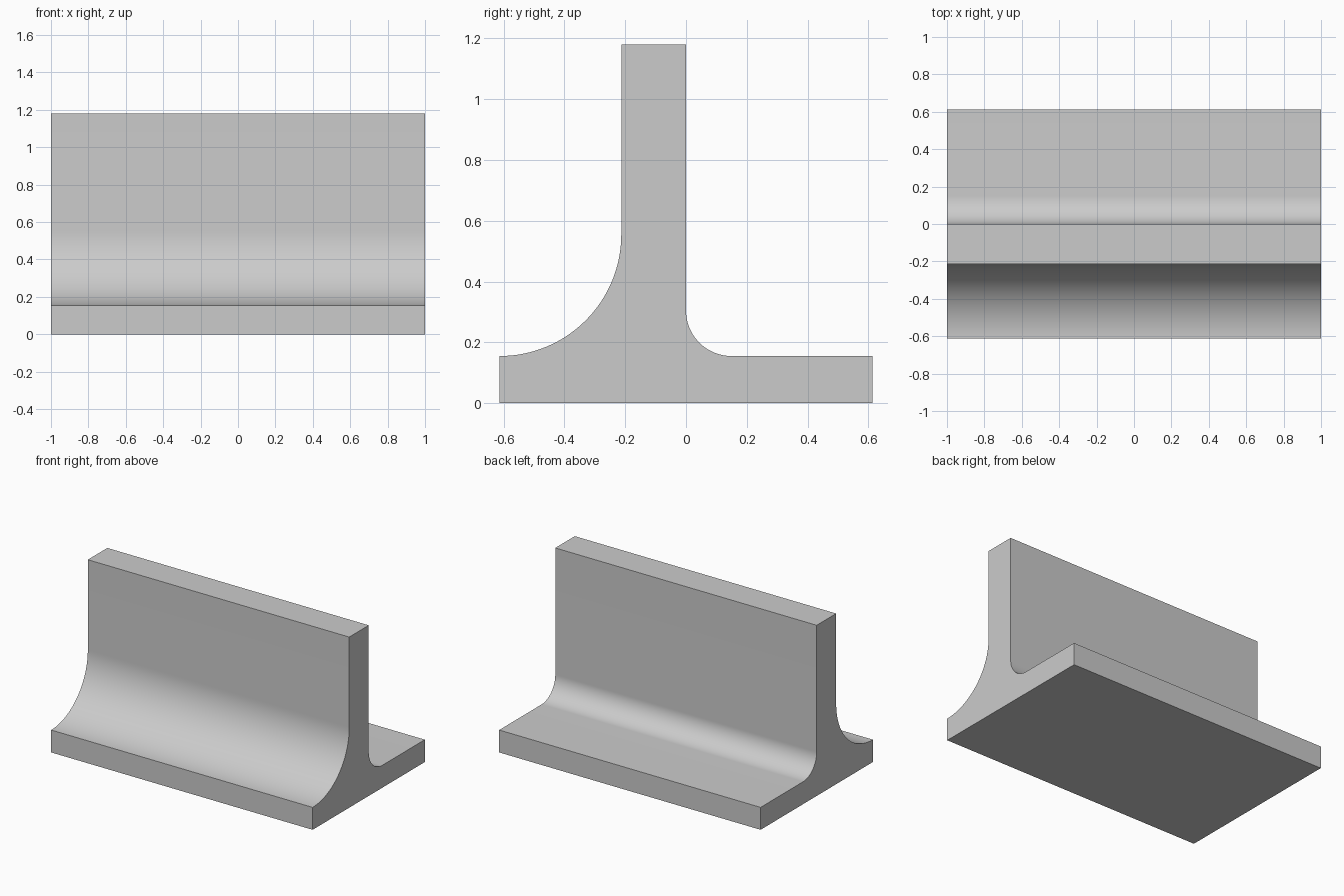
import bpy
import bmesh
import math

cube = bpy.data.objects.get("Cube")
if cube:
    bpy.data.objects.remove(cube, do_unlink=True)

HALF_LENGTH = 1.0
HALF_DEPTH = 0.613
BASE_TOP = 0.155
WALL_FRONT, WALL_BACK, WALL_TOP = -0.213, 0.0, 1.18
FRONT_RADIUS = HALF_DEPTH + WALL_FRONT
BACK_RADIUS = 0.15


def arc(cy, cz, radius, start, end, steps=32):
    """Points (y, z) along a circular fillet, angles in degrees."""
    angles = [math.radians(start + (end - start) * i / steps) for i in range(steps + 1)]
    return [(cy + radius * math.cos(a), cz + radius * math.sin(a)) for a in angles]


# Cross-section: flange, small back fillet, wall, large front fillet
profile = [(-HALF_DEPTH, 0), (HALF_DEPTH, 0), (HALF_DEPTH, BASE_TOP)]
profile += arc(WALL_BACK + BACK_RADIUS, BASE_TOP + BACK_RADIUS, BACK_RADIUS, 270, 180)
profile += [(WALL_BACK, WALL_TOP), (WALL_FRONT, WALL_TOP)]
profile += arc(-HALF_DEPTH, BASE_TOP + FRONT_RADIUS, FRONT_RADIUS, 0, -90)

# Extrude the section along x
bm = bmesh.new()
end_face = bm.faces.new([bm.verts.new((-HALF_LENGTH, y, z)) for y, z in profile])
result = bmesh.ops.extrude_face_region(bm, geom=[end_face], use_keep_orig=True)
new_verts = [v for v in result["geom"] if isinstance(v, bmesh.types.BMVert)]
bmesh.ops.translate(bm, verts=new_verts, vec=(2 * HALF_LENGTH, 0, 0))
bmesh.ops.recalc_face_normals(bm, faces=bm.faces)
mesh = bpy.data.meshes.new("tee_bracket")
bm.to_mesh(mesh)
bm.free()

bracket = bpy.data.objects.new("tee_bracket", mesh)
bpy.context.collection.objects.link(bracket)

# Plain grey material
grey = bpy.data.materials.new("light_grey")
grey.use_nodes = True
colour = (0.6, 0.6, 0.6, 1)
grey.diffuse_color = colour
grey.node_tree.nodes["Principled BSDF"].inputs["Base Color"].default_value = colour
mesh.materials.append(grey)

# Smooth fillets, sharp corners
bpy.ops.object.select_all(action="DESELECT")
bracket.select_set(True)
bpy.context.view_layer.objects.active = bracket
bpy.ops.object.shade_smooth_by_angle(angle=math.radians(30))
